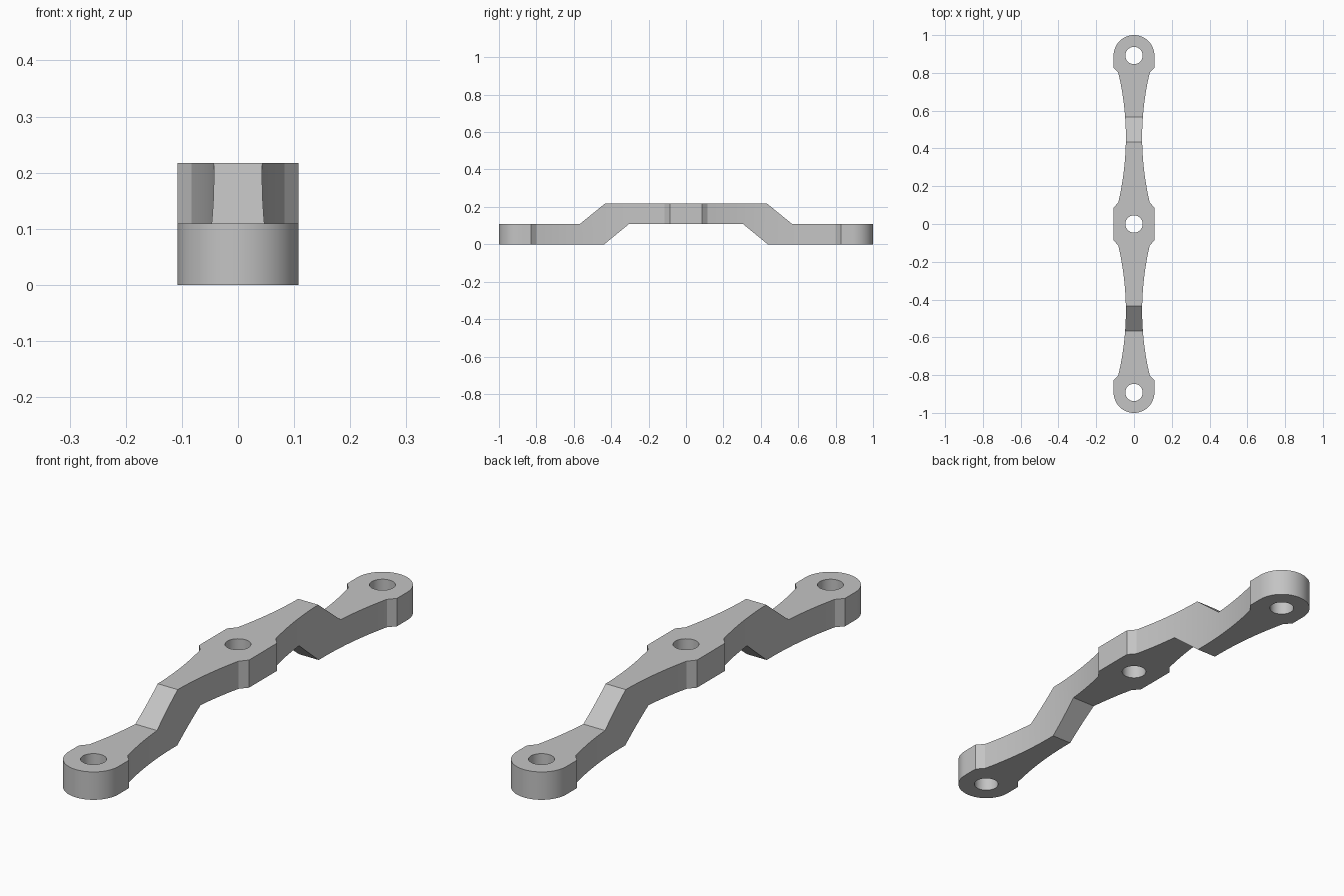
import bpy, bmesh, math
from mathutils import Vector

if "Cube" in bpy.data.objects:
    bpy.data.objects.remove(bpy.data.objects["Cube"], do_unlink=True)

HALF_WIDTH, NECK, PIVOT_Y = 0.108, 0.043, 0.892
HOLE_RADIUS, THICK, TOP = 0.046, 0.109, 0.217

steel = bpy.data.materials.new("steel_grey")
steel.use_nodes = True
grey = (0.55, 0.55, 0.55, 1)
steel.diffuse_color = grey
steel.node_tree.nodes["Principled BSDF"].inputs["Base Color"].default_value = grey


def prism(name, points, direction):
    """Extrude a closed outline along a direction."""
    mesh = bpy.data.meshes.new(name)
    bm = bmesh.new()
    face = bm.faces.new([bm.verts.new(p) for p in points])
    result = bmesh.ops.extrude_face_region(bm, geom=[face])
    moved = [v for v in result["geom"] if isinstance(v, bmesh.types.BMVert)]
    bmesh.ops.translate(bm, verts=moved, vec=Vector(direction))
    bmesh.ops.recalc_face_normals(bm, faces=bm.faces)
    bm.to_mesh(mesh)
    bm.free()
    mesh.materials.append(steel)
    obj = bpy.data.objects.new(name, mesh)
    bpy.context.collection.objects.link(obj)
    return obj


def boolean(target, cutter, operation):
    """Apply a boolean and discard its helper."""
    bpy.context.view_layer.objects.active = target
    mod = target.modifiers.new(operation.lower(), "BOOLEAN")
    mod.operation, mod.object, mod.solver = operation, cutter, "EXACT"
    bpy.ops.object.modifier_apply(modifier=mod.name)
    bpy.data.objects.remove(cutter, do_unlink=True)


def waist(y_neck, y_end, steps=12):
    """Half-width curve from the narrow neck out to a boss."""
    return [(NECK + 0.04 * (i / steps) ** 2, y_neck + (y_end - y_neck) * i / steps)
            for i in range(steps + 1)]


# Plan outline: one quarter, mirrored twice
quarter = [(HALF_WIDTH, 0.086)] + waist(0.46, 0.115)[::-1] + waist(0.46, 0.8)[1:]
quarter += [(HALF_WIDTH, 0.828)]
quarter += [(HALF_WIDTH * math.cos(a), PIVOT_Y + HALF_WIDTH * math.sin(a))
            for a in (math.pi / 2 * i / 16 for i in range(17))]
half = quarter + [(-x, y) for x, y in quarter[-2::-1]]
outline = half + [(-x, -y) for x, y in half]
lever = prism("stepped_lever", [(x, y, -0.1) for x, y in outline], (0, 0, 0.5))

# Stepped side profile: raised middle, sloped legs, low ends
side = [(1.1, 0), (1.1, THICK), (0.567, THICK), (0.434, TOP)]
side += [(-y, z) for y, z in side[::-1]]
side += [(-0.437, 0), (-0.304, THICK), (0.304, THICK), (0.437, 0)]
boolean(lever, prism("side_profile", [(-0.3, y, z) for y, z in side], (0.6, 0, 0)),
        "INTERSECT")

# Pivot holes
for y in (-PIVOT_Y, 0, PIVOT_Y):
    ring = [(HOLE_RADIUS * math.cos(a), y + HOLE_RADIUS * math.sin(a), -0.2)
            for a in (math.tau * i / 40 for i in range(40))]
    boolean(lever, prism("hole_cutter", ring, (0, 0, 0.6)), "DIFFERENCE")

# Smooth walls, sharp edges
bpy.ops.object.select_all(action="DESELECT")
lever.select_set(True)
bpy.context.view_layer.objects.active = lever
bpy.ops.object.shade_smooth_by_angle(angle=math.radians(25))
